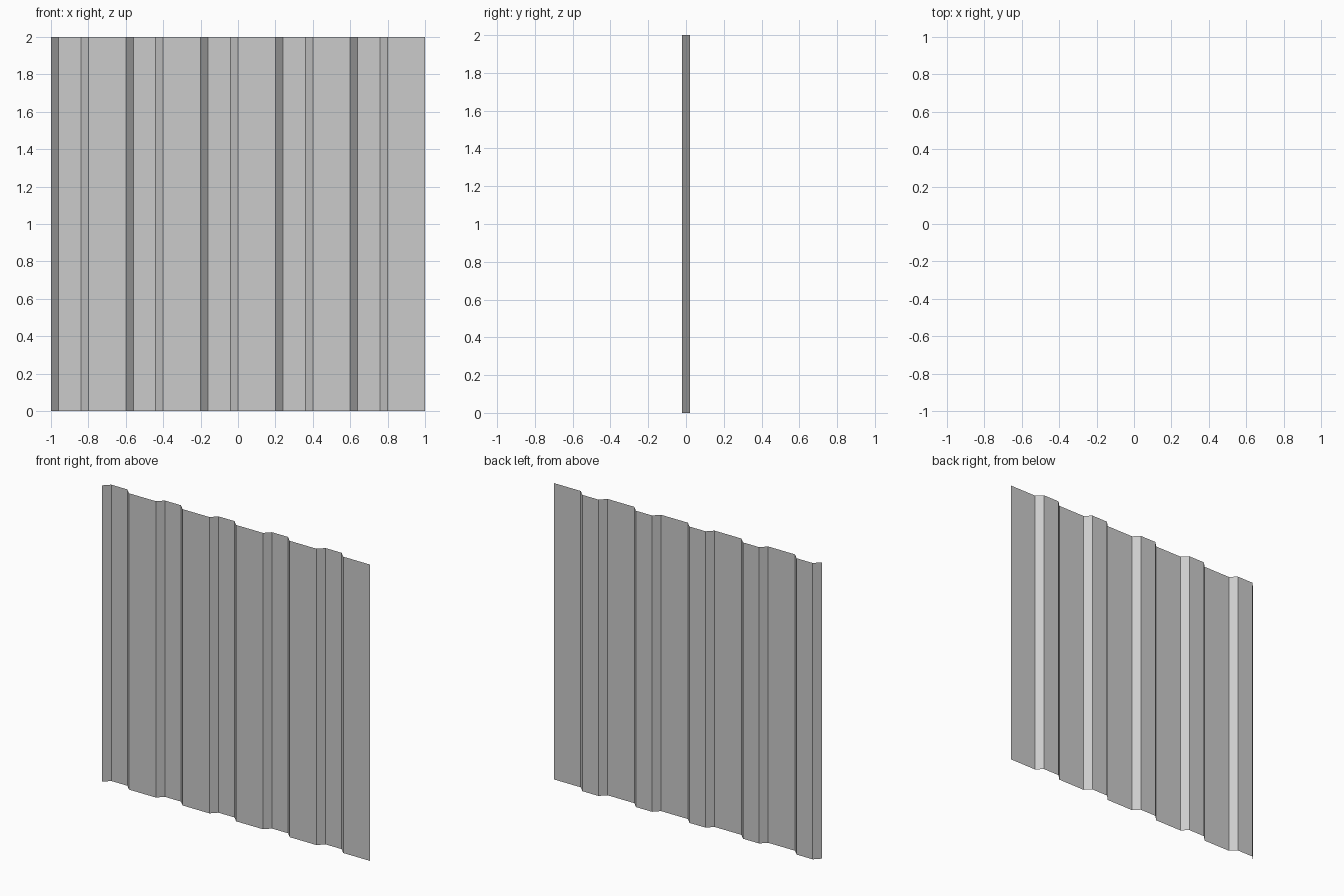
import bpy, bmesh

if "Cube" in bpy.data.objects:
    bpy.data.objects.remove(bpy.data.objects["Cube"])

WIDTH, HEIGHT, RIBS = 2.0, 2.0, 5
DEPTH = 0.02
PITCH = WIDTH / RIBS

# Trapezoid profile of one rib: offset along the sheet, depth
RIB = [(0.04, DEPTH), (0.16, DEPTH), (0.20, -DEPTH), (PITCH, -DEPTH)]
profile = [(-WIDTH / 2, -DEPTH)]
for i in range(RIBS):
    profile += [(-WIDTH / 2 + i * PITCH + dx, y) for dx, y in RIB]

# Corrugated sheet: the profile line extruded straight up
bm = bmesh.new()
verts = [bm.verts.new((x, y, 0)) for x, y in profile]
edges = [bm.edges.new(pair) for pair in zip(verts, verts[1:])]
result = bmesh.ops.extrude_edge_only(bm, edges=edges)
top = [g for g in result["geom"] if isinstance(g, bmesh.types.BMVert)]
bmesh.ops.translate(bm, verts=top, vec=(0, 0, HEIGHT))

# Turn the outer side towards the front
bm.normal_update()
bmesh.ops.reverse_faces(bm, faces=[f for f in bm.faces if f.normal.y > 0])

mesh = bpy.data.meshes.new("corrugated_sheet")
bm.to_mesh(mesh)
bm.free()
sheet = bpy.data.objects.new("corrugated_sheet", mesh)
bpy.context.collection.objects.link(sheet)
